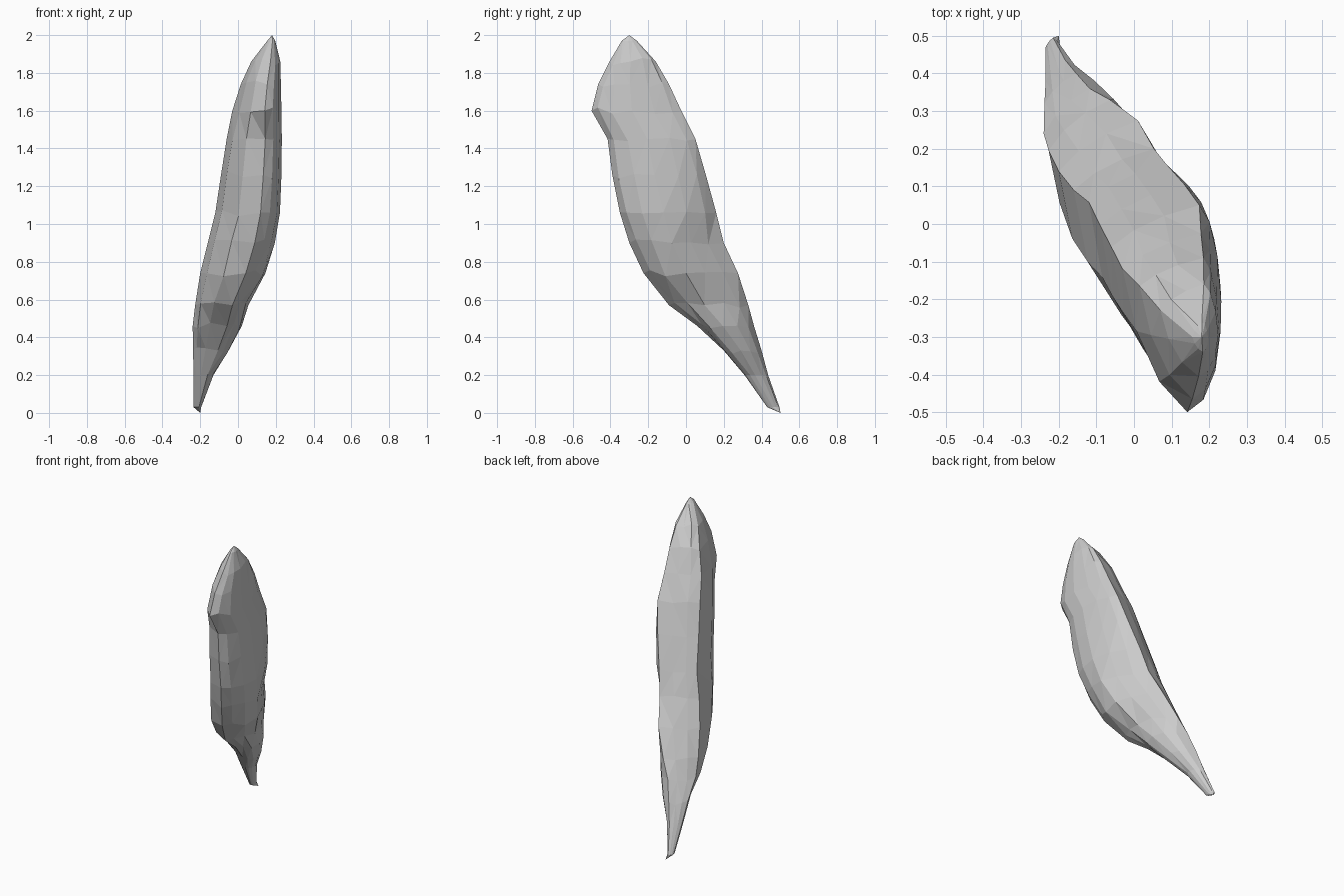
import bpy
import bmesh
import math
import random
from mathutils import Vector

cube = bpy.data.objects.get("Cube")
if cube:
    bpy.data.objects.remove(cube, do_unlink=True)

random.seed(4)
SIDES_PER_QUARTER = 3
HEAD_HEIGHT = 1.5

# Horizontal slices: height, x limits, y limits,
# share of width at the rear ridge, share of depth at the left ridge
SLICES = [
    (0.03, -0.235, -0.195, 0.43, 0.495, 0.5, 0.6),
    (0.2, -0.235, -0.13, 0.31, 0.435, 0.5, 0.55),
    (0.33, -0.238, -0.05, 0.2, 0.4, 0.45, 0.6),
    (0.46, -0.24, 0.02, 0.06, 0.36, 0.47, 0.6),
    (0.57, -0.227, 0.055, -0.09, 0.33, 0.58, 0.68),
    (0.74, -0.2, 0.145, -0.225, 0.275, 0.61, 0.73),
    (0.9, -0.16, 0.195, -0.3, 0.2, 0.6, 0.78),
    (1.06, -0.12, 0.222, -0.35, 0.16, 0.6, 0.8),
    (1.26, -0.09, 0.23, -0.39, 0.105, 0.7, 0.78),
    (1.45, -0.06, 0.232, -0.415, 0.05, 0.8, 0.76),
    (1.6, -0.03, 0.23, -0.5, -0.025, 0.8, 0.8),
    (1.74, 0.015, 0.227, -0.465, -0.09, 0.8, 0.8),
    (1.86, 0.07, 0.224, -0.405, -0.16, 0.75, 0.72),
    (1.97, 0.155, 0.197, -0.34, -0.26, 0.6, 0.5),
]


def mix(a, b, t):
    return a + (b - a) * t


def arc(start, end, centre, bulge):
    """Points from start towards end, between a chord and an elliptic arc."""
    points = []
    for i in range(SIDES_PER_QUARTER):
        t = i / SIDES_PER_QUARTER
        angle = t * math.pi / 2
        curved = centre + (start - centre) * math.cos(angle) + (end - centre) * math.sin(angle)
        points.append(start.lerp(end, t).lerp(curved, bulge))
    return points


def slice_ring(z, x0, x1, y0, y1, rear, side):
    """One skewed oval cross-section running front, right, back, left."""
    # The head is narrower in front than the rounded body
    nose, cheek = (0.66, 0.6) if z > HEAD_HEIGHT else (0.7, 0.93)
    front = Vector((mix(x0, x1, nose), y0, z))
    back = Vector((mix(x0, x1, rear), y1, z))
    right = Vector((x1, mix(y0, y1, 0.45), z))
    left = Vector((x0, mix(y0, y1, side), z))
    # The hollow between body and tail flattens the right rear quarter
    hollow = max(0.0, 1 - abs(z - 0.82) / 0.3)
    return (arc(front, right, Vector((front.x, right.y, z)), 0.9)
            + arc(right, back, Vector((back.x, right.y, z)), 0.8 - 0.85 * hollow)
            + arc(back, left, Vector((back.x, left.y, z)), 0.4)
            + arc(left, front, Vector((front.x, left.y, z)), cheek))


# Faceted leaning body
bm = bmesh.new()
rings = []
for row in SLICES:
    verts = []
    for i, p in enumerate(slice_ring(*row)):
        if i % SIDES_PER_QUARTER and 0.3 < p.z < 1.9:
            p.z += random.uniform(-0.02, 0.02)
        verts.append(bm.verts.new(p))
    rings.append(verts)

for lower, higher in zip(rings, rings[1:]):
    count = len(lower)
    for i in range(count):
        j = (i + 1) % count
        bm.faces.new((lower[i], lower[j], higher[j], higher[i]))

# Pointed ends
for ring, tip in ((rings[0], (-0.2, 0.5, 0)), (rings[-1], (0.18, -0.3, 2))):
    point = bm.verts.new(tip)
    for a, b in zip(ring, ring[1:] + ring[:1]):
        bm.faces.new((a, b, point))

bmesh.ops.triangulate(bm, faces=bm.faces[:], quad_method='SHORT_EDGE')
bmesh.ops.recalc_face_normals(bm, faces=bm.faces[:])
mesh = bpy.data.meshes.new("rock_shard")
bm.to_mesh(mesh)
bm.free()

# Plain grey stone
stone = bpy.data.materials.new("grey_stone")
stone.use_nodes = True
colour = (0.6, 0.6, 0.6, 1)
stone.diffuse_color = colour
stone.node_tree.nodes["Principled BSDF"].inputs["Base Color"].default_value = colour
mesh.materials.append(stone)

shard = bpy.data.objects.new("rock_shard", mesh)
bpy.context.collection.objects.link(shard)
